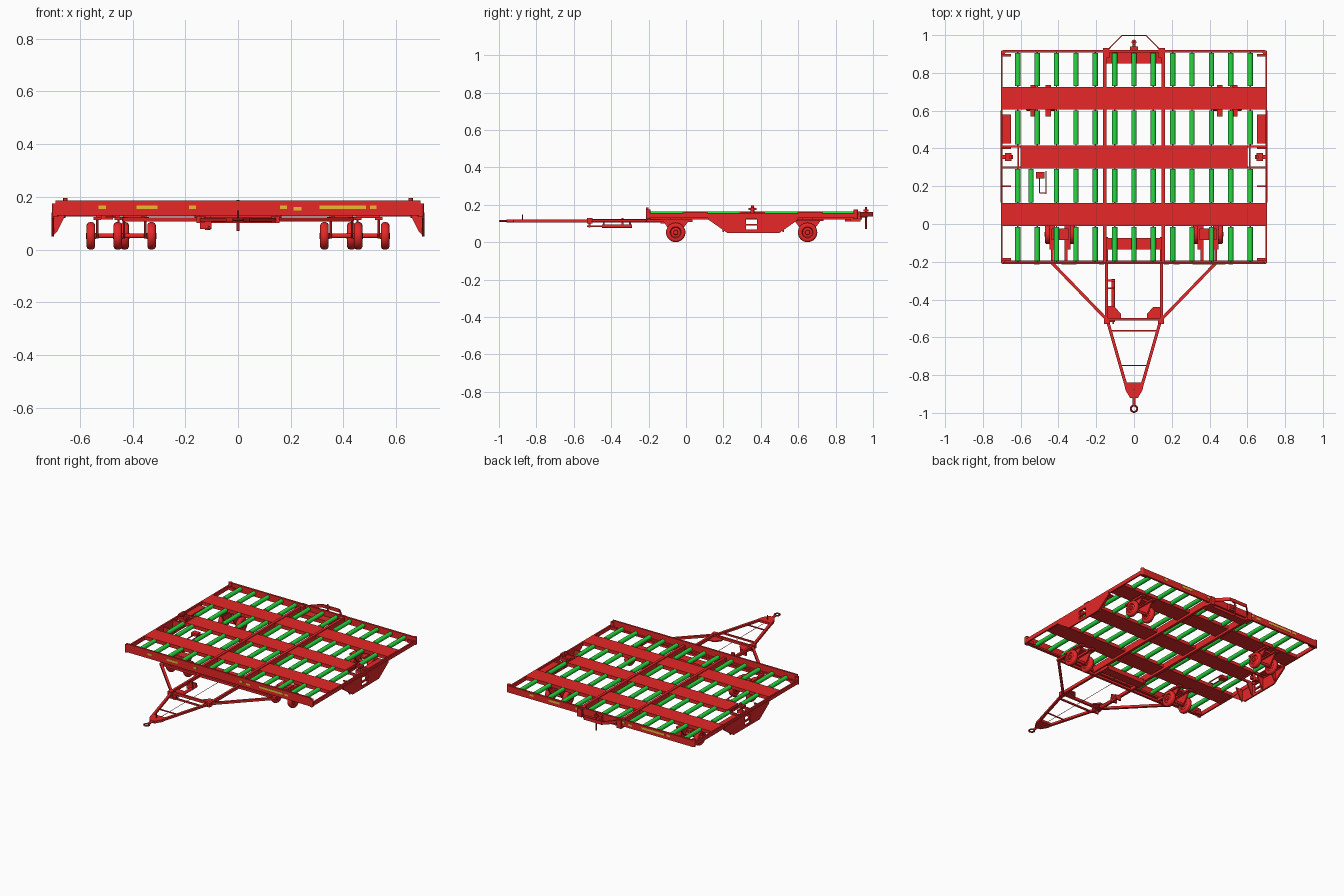
import bpy, bmesh, math
from mathutils import Vector

if "Cube" in bpy.data.objects:
    bpy.data.objects.remove(bpy.data.objects["Cube"])


def material(name, rgb):
    m = bpy.data.materials.new(name)
    m.diffuse_color = (*rgb, 1)
    m.use_nodes = True
    m.node_tree.nodes["Principled BSDF"].inputs["Base Color"].default_value = m.diffuse_color
    return m


RED = material("red_paint", (0.8, 0.02, 0.02))
GREEN = material("green_roller", (0.02, 0.7, 0.05))
YELLOW = material("yellow_strip", (0.85, 0.5, 0.03))


def finish(name, bm, mat=RED, smooth=False):
    bmesh.ops.recalc_face_normals(bm, faces=bm.faces)
    me = bpy.data.meshes.new(name)
    bm.to_mesh(me)
    bm.free()
    me.materials.append(mat)
    ob = bpy.data.objects.new(name, me)
    bpy.context.collection.objects.link(ob)
    if smooth:
        for o in bpy.context.selected_objects:
            o.select_set(False)
        ob.select_set(True)
        bpy.context.view_layer.objects.active = ob
        bpy.ops.object.shade_smooth_by_angle(angle=math.radians(40))
    return ob


def box(name, x0, x1, y0, y1, z0, z1, mat=RED):
    bm = bmesh.new()
    bmesh.ops.create_cube(bm, size=1)
    for v in bm.verts:
        v.co = ((x0 + x1) / 2 + v.co.x * (x1 - x0), (y0 + y1) / 2 + v.co.y * (y1 - y0),
                (z0 + z1) / 2 + v.co.z * (z1 - z0))
    return finish(name, bm, mat)


def rod(name, p, q, r, mat=RED, n=12):
    p, q = Vector(p), Vector(q)
    bm = bmesh.new()
    bmesh.ops.create_cone(bm, cap_ends=True, segments=n, radius1=r, radius2=r, depth=(q - p).length)
    rot = Vector((0, 0, 1)).rotation_difference(q - p)
    for v in bm.verts:
        v.co = rot @ v.co + (p + q) / 2
    return finish(name, bm, mat, n > 6)


def bar(name, p, q, w, z0, z1):
    """Rectangular bar lying flat between two plan points."""
    p, q = Vector(p), Vector(q)
    d = (q - p).normalized()
    s = Vector((-d.y, d.x)) * w / 2
    return prism(name, [p + s, p - s, q - s, q + s], lambda a, b, t: (a, b, t), z0, z1)


def prism(name, pts, place, t0, t1, mat=RED):
    bm = bmesh.new()
    lo = [bm.verts.new(place(a, b, t0)) for a, b in pts]
    hi = [bm.verts.new(place(a, b, t1)) for a, b in pts]
    bm.faces.new(lo)
    bm.faces.new(hi)
    n = len(pts)
    for i in range(n):
        bm.faces.new((lo[i], lo[(i + 1) % n], hi[(i + 1) % n], hi[i]))
    return finish(name, bm, mat)


flat = lambda a, b, t: (a, b, t)        # plan outline, thickness in z
side = lambda a, b, t: (t, a, b)        # side outline, thickness in x
facing = lambda a, b, t: (a, t, b)      # front outline, thickness in y


def wheel(name, x, y, z):
    """Tyre, rim and hub turned around the x axis."""
    prof = [(0, .019), (.011, .019), (.013, .010), (.026, .008), (.030, .014), (.042, .016), (.049, .012),
            (.052, .005)]
    prof += [(r, -t) for r, t in reversed(prof)]
    bm = bmesh.new()
    vs = [bm.verts.new((x + t, y, z + r)) for r, t in prof]
    es = [bm.edges.new((vs[i], vs[i + 1])) for i in range(len(vs) - 1)]
    bmesh.ops.spin(bm, geom=vs + es, cent=(x, y, z), axis=(1, 0, 0), angle=2 * math.pi, steps=28)
    bmesh.ops.remove_doubles(bm, verts=bm.verts, dist=1e-5)
    finish(name, bm, RED, True)


# deck frame
box("front_beam", -.693, .693, -.213, -.201, .13, .186)
box("front_beam_flange", -.693, .693, -.201, -.192, .13, .142)
box("rear_beam", -.693, .693, .907, .92, .125, .17)
for s in (-1, 1):
    box("side_rail", s * .705, s * .695, -.2, .91, .13, .156)
    for y in (-.201, .908):
        rod("corner_post", (s * .693, y, .125), (s * .693, y, .175), .012)
        box("corner_gusset", s * .65, s * .695, y + (.008 if y < 0 else -.02), y + (.02 if y < 0 else -.008),
            .13, .15)
    box("deck_long_beam", s * .145, s * .163, -.2, .915, .12, .163)

# cross planks
for y0, y1, w in ((-.01, .11, .70), (.295, .415, .60), (.605, .725, .70)):
    box("deck_plank", -w, w, y0, y1, .135, .158)

# rollers
for row, (y0, y1) in enumerate(((-.195, -.015), (.115, .29), (.42, .60), (.73, .905))):
    for i in range(-6, 7):
        x = -.545 if (row == 1 and i == -5) else i * .1025
        rod("roller", (x, y0, .15), (x, y1, .15), .014, GREEN, 16)
        rod("roller_axle", (x, y0 - .008, .15), (x, y1 + .008, .15), .004, RED, 6)

# reflective strips
for x0, x1, z in ((-.53, -.5, .16), (-.385, -.305, .16), (-.185, -.16, .16), (.16, .185, .16),
                  (.21, .24, .155), (.31, .485, .16), (.5, .525, .16)):
    box("front_strip", x0, x1, -.215, -.212, z - .007, z + .007, YELLOW)
    box("rear_strip", -x1, -x0, .919, .922, z - .014, z, YELLOW)

# caster wheel pairs
for s in (-1, 1):
    for end, cx, cy in (("front", .392, -.055), ("rear", .494, .65)):
        for d in (-.064, .064):
            wheel(end + "_wheel", s * (cx + d), cy, .052)
        rod(end + "_axle", (s * (cx - .064), cy, .052), (s * (cx + .064), cy, .052), .009)
        for d in (-.04, .04):
            x = s * (cx + d)
            prism(end + "_fork_plate", [(cy - .07, .115), (cy + .07, .115), (cy + .03, .06), (cy + .012, .042),
                  (cy - .012, .042), (cy - .03, .06)], side, x - .004, x + .004)
            box(end + "_mount_plate", x - .015, x + .015, cy - .08, cy + .085, .112, .124)
        box(end + "_mount_block", s * (cx - .045), s * (cx + .045), cy - .03, cy + .03, .12, .136)

# side skirts with slots, gussets and locks
for s in (-1, 1):
    x0, x1 = s * .698, s * .708
    prism("skirt_front", [(.115, .14), (.32, .14), (.32, .05), (.22, .05), (.12, .12)], side, x0, x1)
    prism("skirt_rear", [(.38, .14), (.60, .14), (.60, .12), (.50, .05), (.38, .05)], side, x0, x1)
    for z0, z1 in ((.05, .067), (.088, .098), (.125, .14)):
        box("skirt_slot_rib", x0, x1, .32, .38, z0, z1)
    for y in (.20, .30, .40, .52):
        prism("skirt_gusset", [(s * .65, .14), (s * .70, .14), (s * .70, .055), (s * .685, .07), (s * .665, .11)],
              facing, y - .004, y + .004)
    box("skirt_top_flange", s * .65, s * .70, .425, .58, .136, .144)
    for y in (.30, .41):
        box("lock_frame_bar", s * .60, s * .70, y - .005, y + .005, .135, .15)
    box("lock_frame_inner", s * .61, s * .616, .30, .41, .135, .15)
    box("lock_cross_bar", s * .64, s * .70, .345, .365, .13, .15)
    rod("lock_post", (s * .665, .355, .12), (s * .665, .355, .185), .010)
    box("lock_cap", s * .648, s * .682, .333, .377, .172, .182)
    rod("lock_tip", (s * .655, .355, .182), (s * .655, .355, .196), .008)

# front chassis and drawbar
box("front_cross_plate", -.155, .155, -.135, -.075, .10, .13)
for s in (-1, 1):
    box("chassis_front_rail", s * .352, s * .368, -.205, .0, .107, .125)
    box("chassis_outer_rail", s * .425, s * .44, -.215, .035, .107, .122)
    box("drawbar_rail", s * .138, s * .153, -.53, -.07, .105, .125)
    bar("drawbar_brace", (s * .435, -.205), (s * .145, -.505), .016, .107, .122)
    bar("a_frame_arm", (s * .138, -.52), (s * .035, -.88), .016, .106, .120)
    prism("corner_plate", [(s * .14, -.50), (s * .07, -.50), (s * .07, -.475), (s * .10, -.44), (s * .14, -.44)],
          flat, .104, .112)
    box("hinge_bracket", s * .128, s * .158, -.53, -.50, .10, .128)
box("front_axle_beam", -.44, .44, -.213, -.197, .107, .122)
box("drawbar_cross", -.145, .145, -.512, -.498, .105, .122)
box("a_frame_cross", -.125, .125, -.57, -.56, .108, .118)
box("a_frame_thin_cross", -.073, .073, -.752, -.746, .11, .117)
prism("tow_plate", [(-.052, -.84), (.052, -.84), (.045, -.88), (.02, -.922), (-.02, -.922), (-.045, -.88)],
      flat, .105, .121)
rod("tow_stem", (0, -.91, .113), (0, -.96, .113), .008)
rod("tow_pin", (0, -.875, .11), (0, -.875, .148), .003, RED, 8)
bpy.ops.mesh.primitive_torus_add(location=(0, -.978, .113), major_radius=.017, minor_radius=.005,
                                 major_segments=24, minor_segments=8)
bpy.context.object.name = "tow_ring"
bpy.context.object.data.materials.append(RED)
bpy.ops.object.shade_smooth_by_angle()

# brake cylinder hung below the drawbar
rod("brake_cylinder", (-.11, -.45, .085), (-.11, -.29, .085), .010)
rod("brake_rod", (-.11, -.53, .085), (-.11, -.45, .085), .005)
rod("brake_cable", (0, -.83, .108), (0, -.2, .108), .0015, RED, 6)
for y in (-.515, -.44, -.34, -.30):
    box("brake_bracket", -.145, -.10, y - .005, y + .005, .078, .108)
box("brake_lever", -.125, -.105, -.345, -.335, .075, .13)

# small valve and pipe under the deck
box("valve_body", -.52, -.475, .24, .275, .115, .135)
for p, q in (((-.465, .16), (-.465, .28)), ((-.5, .165), (-.465, .165)), ((-.5, .165), (-.5, .24))):
    bar("valve_pipe", p, q, .005, .12, .126)

# rear hitch and guard loop
box("rear_hitch_plate", -.15, .15, .85, .908, .11, .135)
box("rear_hitch_block", -.02, .02, .918, .94, .12, .16)
rod("rear_hitch_arm", (0, .93, .14), (0, .97, .14), .009)
rod("rear_hitch_pin", (0, .963, .07), (0, .963, .188), .005)
rod("rear_hitch_cap", (0, .963, .165), (0, .963, .175), .013)
loop = [(-.14, .92), (-.065, .997), (.065, .997), (.14, .92)]
for p, q in zip(loop, loop[1:]):
    bar("rear_guard", p, q, .006, .138, .16)
for s in (-1, 1):
    box("rear_guard_bracket", s * .13, s * .165, .88, .932, .11, .165)
